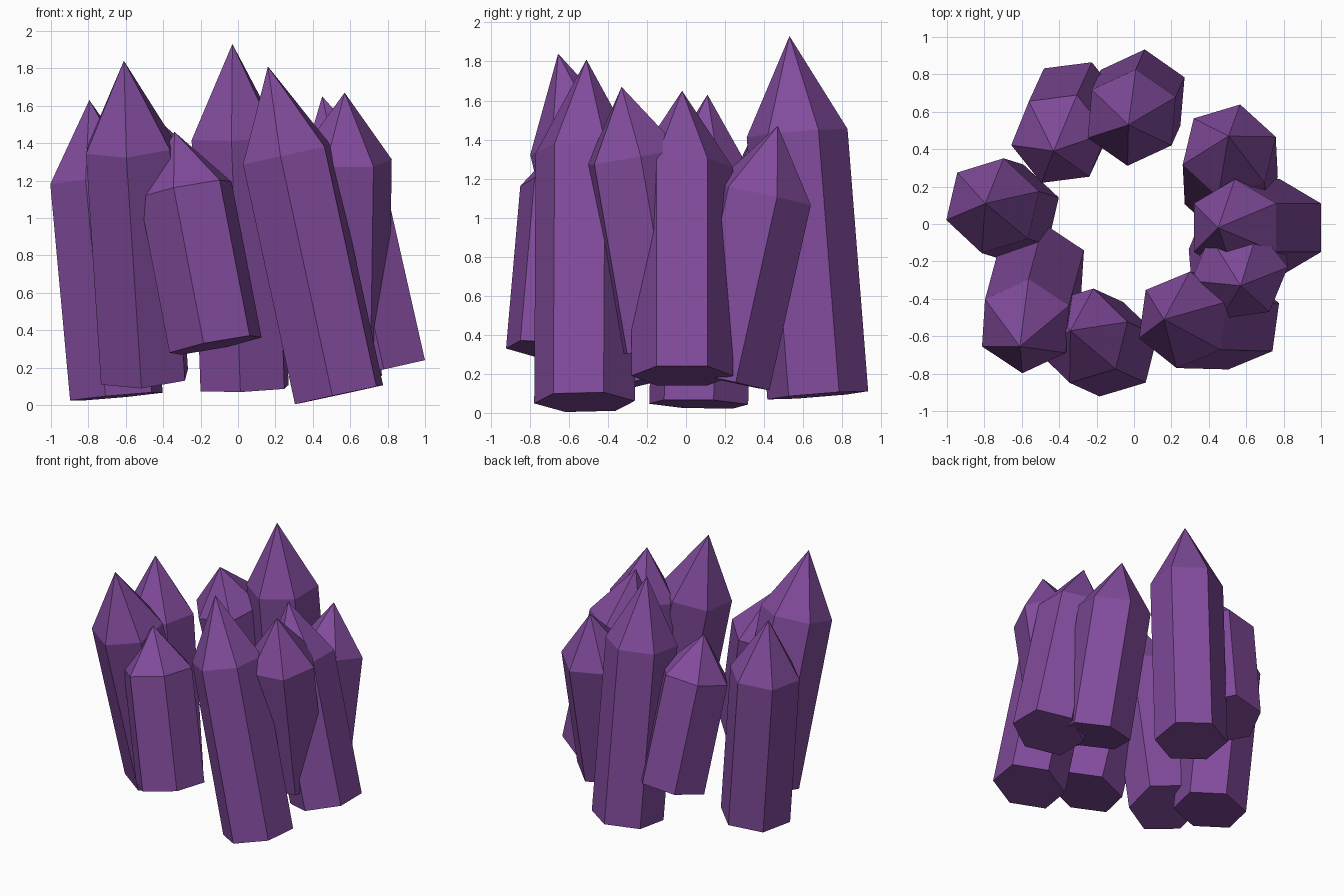
import bpy, bmesh, math
from mathutils import Vector, Matrix

if "Cube" in bpy.data.objects:
    bpy.data.objects.remove(bpy.data.objects["Cube"])

RADIUS = 0.26
SHOULDER = 0.73   # part of the length where the point starts

mat = bpy.data.materials.new("purple_crystal")
mat.diffuse_color = (0.22, 0.07, 0.33, 1)
mat.use_nodes = True
mat.node_tree.nodes["Principled BSDF"].inputs["Base Color"].default_value = mat.diffuse_color


def crystal(name, base, apex, twist):
    """Six-sided prism with a pointed tip, running from base to apex."""
    base, axis = Vector(base), Vector(apex) - Vector(base)
    length = axis.length
    place = (Matrix.Translation(base)
             @ Vector((0, 0, 1)).rotation_difference(axis).to_matrix().to_4x4())
    bm = bmesh.new()

    def ring(z):
        return [bm.verts.new((RADIUS * math.cos(a), RADIUS * math.sin(a), z))
                for a in (math.radians(twist + 60 * i) for i in range(6))]

    low, high = ring(0), ring(length * SHOULDER)
    tip = bm.verts.new((0, 0, length))
    bm.faces.new(low[::-1])
    for i in range(6):
        j = (i + 1) % 6
        bm.faces.new((low[i], low[j], high[j], high[i]))
        bm.faces.new((high[i], high[j], tip))
    bm.transform(place)
    mesh = bpy.data.meshes.new(name)
    bm.to_mesh(mesh)
    bm.free()
    mesh.materials.append(mat)
    obj = bpy.data.objects.new(name, mesh)
    bpy.context.collection.objects.link(obj)


# Ring of leaning crystals: base centre, tip, twist in degrees
crystal("crystal_back", (0.035, 0.675, 0.09), (-0.03, 0.53, 1.93), 25)
crystal("crystal_back_left", (-0.32, 0.63, 0.42), (-0.43, 0.39, 1.53), 8)
crystal("crystal_left", (-0.65, 0.065, 0.045), (-0.795, 0.11, 1.63), 17)
crystal("crystal_front_left", (-0.50, -0.25, 0.15), (-0.61, -0.655, 1.84), 26)
crystal("crystal_front", (-0.12, -0.67, 0.32), (-0.34, -0.57, 1.46), 16)
crystal("crystal_front_right", (0.54, -0.52, 0.055), (0.16, -0.51, 1.81), 22)
crystal("crystal_right_inner", (0.55, -0.10, 0.34), (0.57, -0.33, 1.67), 8)
crystal("crystal_right", (0.78, -0.02, 0.19), (0.45, -0.02, 1.65), 30)
crystal("crystal_back_right", (0.52, 0.18, 0.17), (0.505, 0.47, 1.47), 17)
